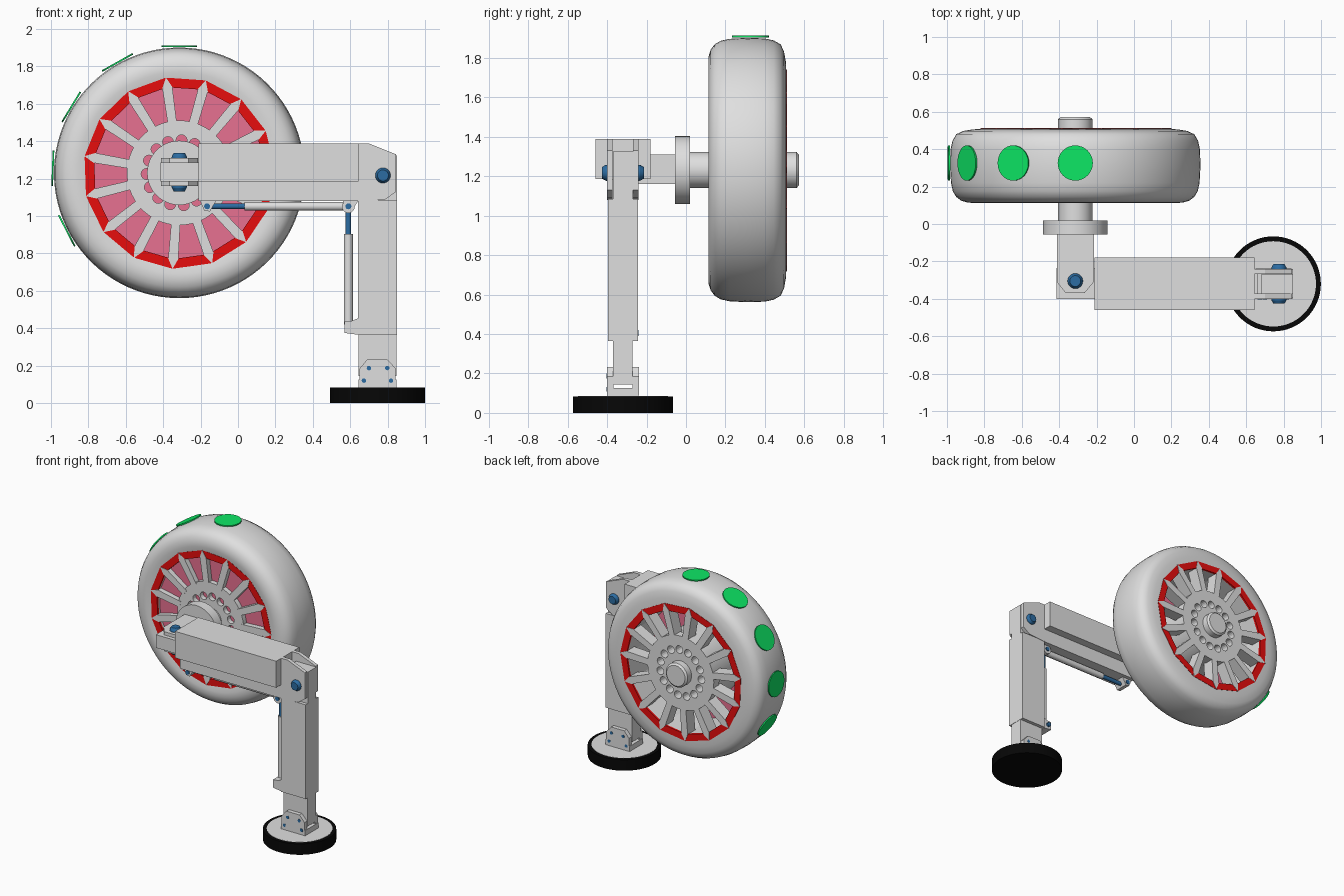
import bpy, bmesh, math
from mathutils import Vector, Matrix

if "Cube" in bpy.data.objects:
    bpy.data.objects.remove(bpy.data.objects["Cube"])

def mat(name, c):
    m = bpy.data.materials.new(name)
    m.diffuse_color = (*c, 1)
    m.use_nodes = True
    m.node_tree.nodes["Principled BSDF"].inputs["Base Color"].default_value = m.diffuse_color
    return m

GREY = mat("light grey", (0.74, 0.74, 0.74))
RED = mat("red", (0.80, 0.004, 0.004))
PINK = mat("pink", (0.82, 0.17, 0.29))
GREEN = mat("green", (0.004, 0.80, 0.13))
BLUE = mat("blue", (0.025, 0.15, 0.36))
BLACK = mat("black", (0.002, 0.002, 0.002))

WX, WZ = -0.314, 1.231      # wheel axis
LY = -0.32                  # arm and leg centre line
N = 15                      # spokes

def finish(name, bm, m, smooth=None):
    bmesh.ops.recalc_face_normals(bm, faces=bm.faces)
    me = bpy.data.meshes.new(name)
    bm.to_mesh(me)
    bm.free()
    me.materials.append(m)
    o = bpy.data.objects.new(name, me)
    bpy.context.collection.objects.link(o)
    if smooth:
        bpy.ops.object.select_all(action='DESELECT')
        o.select_set(True)
        bpy.context.view_layer.objects.active = o
        bpy.ops.object.shade_smooth_by_angle(angle=math.radians(smooth))
    return o

def add_cyl(bm, a, b, r, seg=24, r2=None):
    a, b = Vector(a), Vector(b)
    d = b - a
    mx = Matrix.Translation((a + b) / 2) @ d.to_track_quat('Z', 'Y').to_matrix().to_4x4()
    bmesh.ops.create_cone(bm, cap_ends=True, segments=seg, radius1=r,
                          radius2=r if r2 is None else r2, depth=d.length, matrix=mx)

def cyl(name, a, b, r, m=GREY, seg=24, r2=None):
    bm = bmesh.new()
    add_cyl(bm, a, b, r, seg, r2)
    return finish(name, bm, m, 35)

def add_prism(bm, pts, y0, y1):
    lo = [bm.verts.new((x, y0, z)) for x, z in pts]
    hi = [bm.verts.new((x, y1, z)) for x, z in pts]
    bm.faces.new(lo)
    bm.faces.new(hi[::-1])
    for i in range(len(pts)):
        j = (i + 1) % len(pts)
        bm.faces.new((lo[i], hi[i], hi[j], lo[j]))

def prism(name, pts, y0, y1, m=GREY, flat=False):
    """Extrude an x-z outline along y; with flat, an x-y outline along z."""
    bm = bmesh.new()
    add_prism(bm, pts, y0, y1)
    if flat:
        for v in bm.verts:
            v.co = v.co.xzy
    return finish(name, bm, m)

def box(name, x0, x1, y0, y1, z0, z1, m=GREY):
    return prism(name, [(x0, z0), (x1, z0), (x1, z1), (x0, z1)], y0, y1, m)

def polar(r, a):
    return WX + r * math.cos(a), WZ + r * math.sin(a)

def lathe(name, prof, seg, m, smooth=None):
    """Turn a closed outline of (radius, y) points about the wheel axis."""
    bm = bmesh.new()
    rings = []
    for k in range(seg):
        a = math.radians(2) + math.tau * k / seg
        rings.append([bm.verts.new((polar(r, a)[0], y, polar(r, a)[1])) for r, y in prof])
    n = len(prof)
    for k in range(seg):
        p, q = rings[k], rings[(k + 1) % seg]
        for i in range(n):
            j = (i + 1) % n
            bm.faces.new((p[i], p[j], q[j], q[i]))
    return finish(name, bm, m, smooth)

# Tyre
lathe("tyre", [(0.50, 0.121), (0.54, 0.113), (0.575, 0.114), (0.61, 0.125), (0.637, 0.145),
               (0.655, 0.175), (0.665, 0.22), (0.670, 0.31), (0.667, 0.40), (0.657, 0.445),
               (0.637, 0.48), (0.60, 0.497), (0.55, 0.506), (0.50, 0.508),
               (0.50, 0.45), (0.50, 0.18)], 90, GREY, 40)

# Rim: flat red rings on both sides, tunnel between them, pink inner disc
for side, y0, y1 in (("front", 0.1185, 0.135), ("back", 0.510, 0.495)):
    lathe("red_ring_" + side, [(0.514, y0), (0.462, y0), (0.462, y1), (0.514, y1)], N, RED)
lathe("rim_tunnel", [(0.464, 0.13), (0.464, 0.50), (0.505, 0.50), (0.505, 0.13)], N, GREY)
cyl("pink_disc", (WX, 0.155, WZ), (WX, 0.18, WZ), 0.49, PINK, 60)

# Spokes and pierced hub plates, front and back
for side, y0, y1, h0, h1 in (("front", 0.116, 0.16, 0.118, 0.155), ("back", 0.42, 0.5125, 0.445, 0.5125)):
    bm = bmesh.new()
    for k in range(N):
        a = math.radians(2 + 360 / N * k)
        c, s = math.cos(a), math.sin(a)
        pts = [(0.26, -0.024), (0.46, -0.027), (0.515, 0), (0.46, 0.027), (0.26, 0.024)]
        add_prism(bm, [(WX + r * c - t * s, WZ + r * s + t * c) for r, t in pts], y0, y1)
    finish("spokes_" + side, bm, GREY)
    hub = cyl("hub_plate_" + side, (WX, h0, WZ), (WX, h1, WZ), 0.28, GREY, 60)
    bm = bmesh.new()
    for k in range(N):
        x, z = polar(0.175, math.radians(14 + 360 / N * k))
        add_cyl(bm, (x, h0 - 0.02, z), (x, h1 + 0.02, z), 0.029, 16)
    cutter = finish("hole_cutter", bm, GREY)
    cutter.hide_render = True
    mod = hub.modifiers.new("holes", 'BOOLEAN')
    mod.operation = 'DIFFERENCE'
    mod.solver = 'EXACT'
    mod.object = cutter
    bpy.context.view_layer.objects.active = hub
    bpy.ops.object.modifier_apply(modifier=mod.name)
    bpy.data.objects.remove(cutter)
cyl("hub_core", (WX, 0.17, WZ), (WX, 0.447, WZ), 0.275, GREY, 48)

# Green tread pads
for k in range(5):
    a = math.radians(90 + 29.3 * k)
    (x0, z0), (x1, z1) = polar(0.672, a), polar(0.681, a)
    cyl("tread_pad", (x0, 0.326, z0), (x1, 0.326, z1), 0.094, GREEN, 32)

# Axle, flange and end cap
cyl("axle", (WX, 0.0, WZ), (WX, 0.56, WZ), 0.092, GREY, 32)
cyl("axle_cap", (WX, 0.56, WZ), (WX, 0.572, WZ), 0.092, GREY, 32, 0.078)
cyl("flange", (WX, -0.055, WZ), (WX, 0.02, WZ), 0.172, GREY, 48)

def pin_head(name, a, d, r=0.042):
    """Rounded bolt head growing from point a along d."""
    a, d = Vector(a), Vector(d)
    cyl(name, a, a + d * 0.5, r, BLUE, 20, r * 0.95)
    cyl(name + "_top", a + d * 0.5, a + d, r * 0.95, BLUE, 20, r * 0.7)

# Knuckle fork: two plates on a block behind, gripping the arm tongue
box("knuckle_block", -0.412, -0.215, -0.20, -0.05, 1.16, 1.31)
fork = [(-0.412, -0.19), (-0.412, -0.31), (-0.365, -0.37), (-0.265, -0.37), (-0.215, -0.31), (-0.215, -0.19)]
prism("knuckle_upper_plate", fork, 1.285, 1.31, flat=True)
prism("knuckle_lower_plate", fork, 1.16, 1.185, flat=True)
box("arm_tongue", -0.415, -0.20, -0.40, -0.235, 1.185, 1.285)
pin_head("knuckle_pin_upper", (WX, -0.305, 1.30), (0, 0, 0.038))
pin_head("knuckle_pin_lower", (WX, -0.305, 1.17), (0, 0, -0.038))

# Horizontal arm with narrower keel
box("arm_body", -0.21, 0.645, LY - 0.14, LY + 0.14, 1.185, 1.388)
box("arm_keel", -0.21, 0.66, LY - 0.078, LY + 0.078, 1.08, 1.186)

# Elbow cheeks, tongue and pin
cheek = [(0.64, 1.388), (0.70, 1.388), (0.845, 1.33), (0.845, 1.13), (0.79, 1.09), (0.64, 1.08)]
for s in (-1, 1):
    y0, y1 = sorted((LY + s * 0.052, LY + s * 0.08))
    prism("elbow_cheek", cheek, y0, y1)
    pin_head("elbow_pin", (0.775, LY + s * 0.07, 1.217), (0, s * 0.036, 0))
box("leg_tongue", 0.68, 0.85, LY - 0.051, LY + 0.051, 1.05, 1.325)

# Upper and lower leg
box("upper_leg", 0.642, 0.85, LY - 0.076, LY + 0.076, 0.365, 1.085)
box("lower_leg", 0.645, 0.848, LY - 0.05, LY + 0.05, 0.145, 0.37)

# Ankle bracket with bolts
box("ankle_base", 0.645, 0.848, LY - 0.08, LY + 0.08, 0.08, 0.125)
brk = [(0.65, 0.09), (0.843, 0.09), (0.843, 0.185), (0.80, 0.232), (0.69, 0.232), (0.65, 0.185)]
for s in (-1, 1):
    y0, y1 = sorted((LY + s * 0.048, LY + s * 0.081))
    prism("ankle_plate", brk, y0, y1)
    for x, z in ((0.70, 0.187), (0.798, 0.187), (0.673, 0.12), (0.818, 0.12)):
        cyl("ankle_bolt", (x, LY + s * 0.07, z), (x, LY + s * 0.083, z), 0.012, BLUE, 12)

# Round foot with pale top plate
cyl("foot_pad", (0.745, LY, 0), (0.745, LY, 0.083), 0.254, BLACK, 64)
cyl("foot_top_plate", (0.745, LY, 0.08), (0.745, LY, 0.0845), 0.228, GREY, 64)

# Horizontal piston under the arm
prism("arm_lug", [(-0.205, 1.085), (-0.18, 1.028), (-0.15, 1.025), (-0.115, 1.085)], LY - 0.05, LY + 0.05)
cyl("arm_piston_rod", (-0.17, LY, 1.052), (0.05, LY, 1.052), 0.015, BLUE, 16)
cyl("arm_piston_barrel", (0.035, LY, 1.052), (0.59, LY, 1.052), 0.023, GREY, 20)
cyl("elbow_lug", (0.59, LY - 0.045, 1.05), (0.59, LY + 0.045, 1.05), 0.034, GREY, 20)
prism("elbow_lug_web", [(0.56, 1.085), (0.58, 1.02), (0.61, 1.03), (0.645, 1.085)], LY - 0.04, LY + 0.04)

# Vertical piston beside the leg
cyl("leg_piston_rod", (0.59, LY, 1.04), (0.59, LY, 0.89), 0.015, BLUE, 16)
cyl("leg_piston_barrel", (0.59, LY, 0.905), (0.59, LY, 0.42), 0.024, GREY, 20)
prism("leg_lug", [(0.57, 0.375), (0.645, 0.365), (0.645, 0.455), (0.61, 0.44), (0.57, 0.437)], LY - 0.07, LY + 0.065)

# Small pins through the piston ends (the leg pin shows at the back only)
for x, z, w0, w1 in ((-0.165, 1.052, 0.056, 0.056), (0.59, 1.052, 0.052, 0.052), (0.60, 0.405, 0.05, 0.08)):
    cyl("piston_pin", (x, LY - w0, z), (x, LY + w1, z), 0.016, BLUE, 14)
